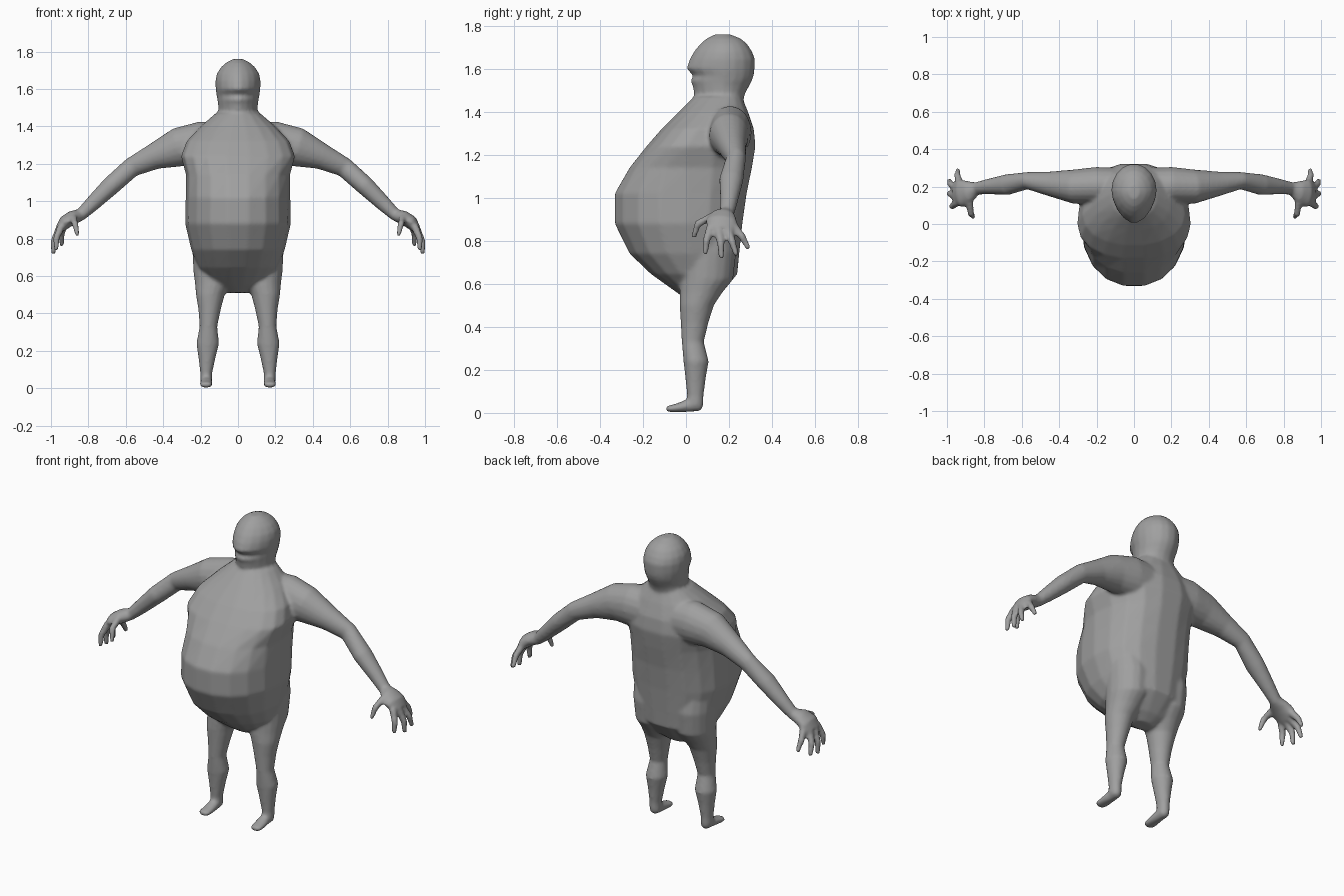
import bpy, bmesh, math
from mathutils import Vector

SEG = 18
bm = bmesh.new()


def skin(rings):
    """Join point rings into one closed tube."""
    loops = [[bm.verts.new(p) for p in ring] for ring in rings]
    for a, b in zip(loops, loops[1:]):
        for i in range(SEG):
            j = (i + 1) % SEG
            bm.faces.new((a[i], a[j], b[j], b[i]))
    bm.faces.new(loops[0])
    bm.faces.new(loops[-1])


def power(v, e):
    return math.copysign(abs(v) ** e, v)


def stack(rows, x=None, front=1.0, back=1.0):
    """Level rings: z, front y, back y, half width, y of widest point, centre x."""
    rings = []
    for row in rows:
        z, yf, yb, w, ym = row[:5]
        cx = row[5] * x if x else 0
        ring = []
        for i in range(SEG):
            t = 2 * math.pi * i / SEG
            s, c = math.sin(t), math.cos(t)
            e = front if s < 0 else back
            depth = ym - yf if s < 0 else yb - ym
            ring.append(Vector((cx + w * power(c, e), ym + depth * power(s, e), z)))
        rings.append(ring)
    skin(rings)


def limb(side, rows, across):
    """Rings square to a path: x, y, z, radius along 'across', other radius."""
    pts = [Vector((r[0] * side, r[1], r[2])) for r in rows]
    rings = []
    for k, (p, r) in enumerate(zip(pts, rows)):
        d = (pts[min(k + 1, len(pts) - 1)] - pts[max(k - 1, 0)]).normalized()
        a = Vector(across)
        a = (a - d * a.dot(d)).normalized()
        b = d.cross(a)
        rings.append([p + a * r[3] * math.cos(2 * math.pi * i / SEG)
                      + b * r[4] * math.sin(2 * math.pi * i / SEG) for i in range(SEG)])
    skin(rings)


# torso with big belly
stack([(.51, .03, .11, .06, .07), (.55, -.03, .16, .14, .07), (.645, -.165, .24, .215, .06),
       (.74, -.265, .25, .25, .02), (.88, -.335, .265, .283, .0), (1.02, -.335, .285, .28, .0),
       (1.14, -.265, .31, .278, .0), (1.24, -.185, .327, .305, .0), (1.32, -.115, .318, .275, .05),
       (1.40, -.035, .29, .2, .12), (1.47, .035, .26, .12, .16)], front=.92, back=.85)

# neck and head, with brow, nose tip, lips and chin
stack([(1.38, .03, .27, .13, .16), (1.46, .04, .268, .113, .17), (1.49, .035, .278, .105, .17),
       (1.52, .03, .295, .107, .17), (1.545, .018, .308, .111, .18), (1.565, .034, .315, .114, .18),
       (1.58, .02, .318, .117, .18), (1.60, .0, .32, .12, .18), (1.645, .016, .322, .121, .18),
       (1.68, .036, .308, .114, .18), (1.715, .065, .285, .093, .18), (1.74, .095, .255, .065, .175),
       (1.76, .135, .205, .028, .17)], front=1.15)

# finger rows: base, knuckle and tip positions
FINGERS = [((.945, .115, .865), (.972, .095, .80), (.972, .088, .735)),
           ((.955, .150, .855), (.985, .162, .785), (.987, .165, .715)),
           ((.950, .190, .855), (.982, .215, .795), (.987, .235, .73)),
           ((.930, .215, .875), (.945, .260, .82), (.942, .292, .762)),
           ((.880, .120, .91), (.872, .055, .88), (.857, .035, .815))]

for side in (1, -1):
    # leg
    stack([(.95, .0, .2, .10, .1, .14), (.75, -.03, .235, .115, .1, .13), (.62, -.03, .22, .11, .09, .128),
           (.56, -.03, .17, .095, .07, .135), (.50, -.03, .13, .077, .05, .148), (.42, -.025, .105, .06, .04, .152),
           (.33, -.02, .083, .047, .03, .158), (.24, -.012, .106, .061, .04, .162), (.16, -.003, .092, .045, .04, .166),
           (.08, .005, .082, .032, .042, .17), (.04, .0, .082, .032, .04, .17), (.018, .005, .075, .026, .04, .17)],
          x=side)
    # foot
    limb(side, [(.168, .065, .035, .028, .026), (.168, .01, .034, .031, .03), (.17, -.045, .023, .035, .02),
                (.171, -.078, .019, .033, .016), (.171, -.093, .019, .022, .010)], (1, 0, 0))
    # arm and palm
    limb(side, [(.06, .21, 1.30, .09, .12), (.20, .205, 1.305, .10, .122), (.32, .20, 1.288, .092, .105),
                (.45, .215, 1.238, .066, .07), (.57, .232, 1.18, .046, .053), (.68, .21, 1.082, .056, .051),
                (.78, .20, .985, .041, .041), (.84, .19, .928, .034, .033), (.885, .172, .912, .062, .038),
                (.925, .165, .887, .075, .037), (.955, .165, .85, .06, .024)], (0, 1, 0))
    # fingers and thumb
    for path in FINGERS:
        limb(side, [(*p, r, r) for p, r in zip(path, (.021, .018, .012))], (0, 1, .3))

bmesh.ops.recalc_face_normals(bm, faces=bm.faces)
mesh = bpy.data.meshes.new("body")
bm.to_mesh(mesh)
bm.free()
body = bpy.data.objects.new("body", mesh)
bpy.context.collection.objects.link(body)

# grey skin
grey = bpy.data.materials.new("grey")
grey.diffuse_color = (.35, .35, .35, 1)
mesh.materials.append(grey)

# fuse the parts into one soft skin
fuse = body.modifiers.new("fuse", 'REMESH')
fuse.mode = 'VOXEL'
fuse.voxel_size = .0095
fuse.use_smooth_shade = True
soften = body.modifiers.new("soften", 'SMOOTH')
soften.factor = .5
soften.iterations = 5
bpy.context.view_layer.objects.active = body
body.select_set(True)
for name in ("fuse", "soften"):
    bpy.ops.object.modifier_apply(modifier=name)
bpy.ops.object.shade_smooth()
